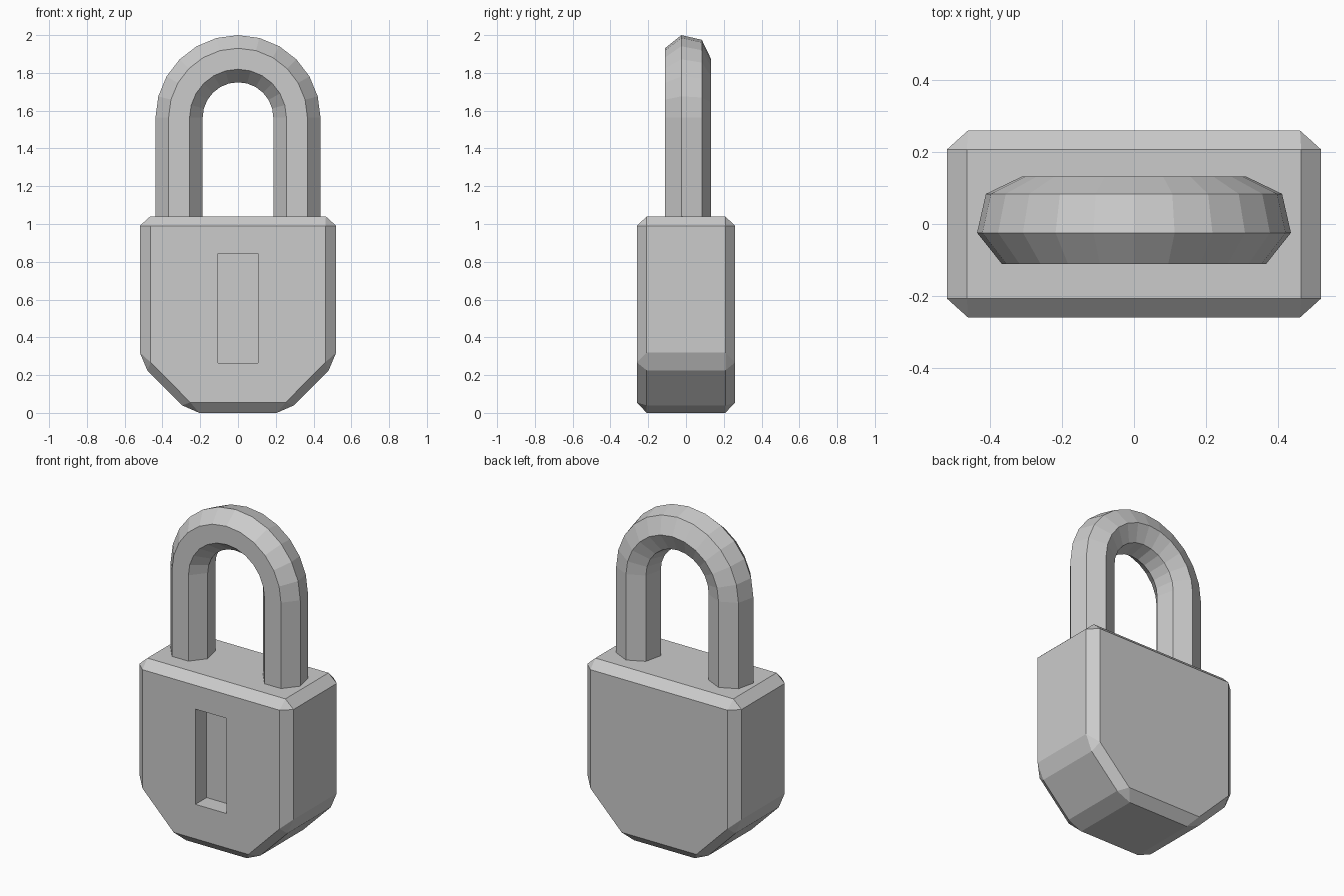
import bpy, bmesh
from math import sin, cos, pi, radians

if "Cube" in bpy.data.objects:
    bpy.data.objects.remove(bpy.data.objects["Cube"])


def finish(bm, name):
    bmesh.ops.recalc_face_normals(bm, faces=bm.faces)
    mesh = bpy.data.meshes.new(name)
    bm.to_mesh(mesh)
    bm.free()
    obj = bpy.data.objects.new(name, mesh)
    bpy.context.collection.objects.link(obj)
    return obj


# Lock body: chamfered block, hull of a wide middle outline and smaller front/back outlines
rim = [(0.465, 1.04), (0.52, 0.99), (0.52, 0.32), (0.48, 0.225), (0.296, 0.04), (0.205, 0.0)]
face = [(0.462, 0.99), (0.462, 0.267), (0.252, 0.055)]
bm = bmesh.new()
for outline, depth in ((rim, 0.208), (face, 0.26)):
    for x, z in outline:
        for sx in (-1, 1):
            for sy in (-1, 1):
                bm.verts.new((sx * x, sy * depth, z))
bmesh.ops.convex_hull(bm, input=bm.verts)
bmesh.ops.dissolve_limit(bm, angle_limit=radians(2), verts=bm.verts, edges=bm.edges)
body = finish(bm, "lock_body")

# Keyhole: rectangular recess cut into the front
bm = bmesh.new()
bmesh.ops.create_cube(bm, size=1)
bmesh.ops.scale(bm, vec=(0.21, 0.3, 0.58), verts=bm.verts)
bmesh.ops.translate(bm, vec=(0, -0.302, 0.555), verts=bm.verts)
cutter = finish(bm, "keyhole_cutter")
cutter.hide_render = True
cut = body.modifiers.new("keyhole", 'BOOLEAN')
cut.operation = 'DIFFERENCE'
cut.solver = 'EXACT'
cut.object = cutter
bpy.context.view_layer.objects.active = body
bpy.ops.object.modifier_apply(modifier=cut.name)
bpy.data.objects.remove(cutter)

# Shackle: seven-sided section swept up one leg, round the arch and down the other
SIDES, R, ARCH, SPRING = 7, 0.128, 0.312, 1.563
path = [(0, 1.0)] + [(i * pi / 12, SPRING) for i in range(13)] + [(pi, 1.0)]
bm = bmesh.new()
rings = []
for a, z in path:
    ring = []
    for k in range(SIDES):
        t = pi / 2 + 2 * pi * k / SIDES
        d = ARCH + R * cos(t)
        ring.append(bm.verts.new((d * cos(a), 0.004 + R * sin(t), z + d * sin(a))))
    rings.append(ring)
for r0, r1 in zip(rings, rings[1:]):
    for k in range(SIDES):
        n = (k + 1) % SIDES
        bm.faces.new((r0[k], r0[n], r1[n], r1[k]))
bm.faces.new(rings[0])
bm.faces.new(rings[-1])
finish(bm, "shackle")
